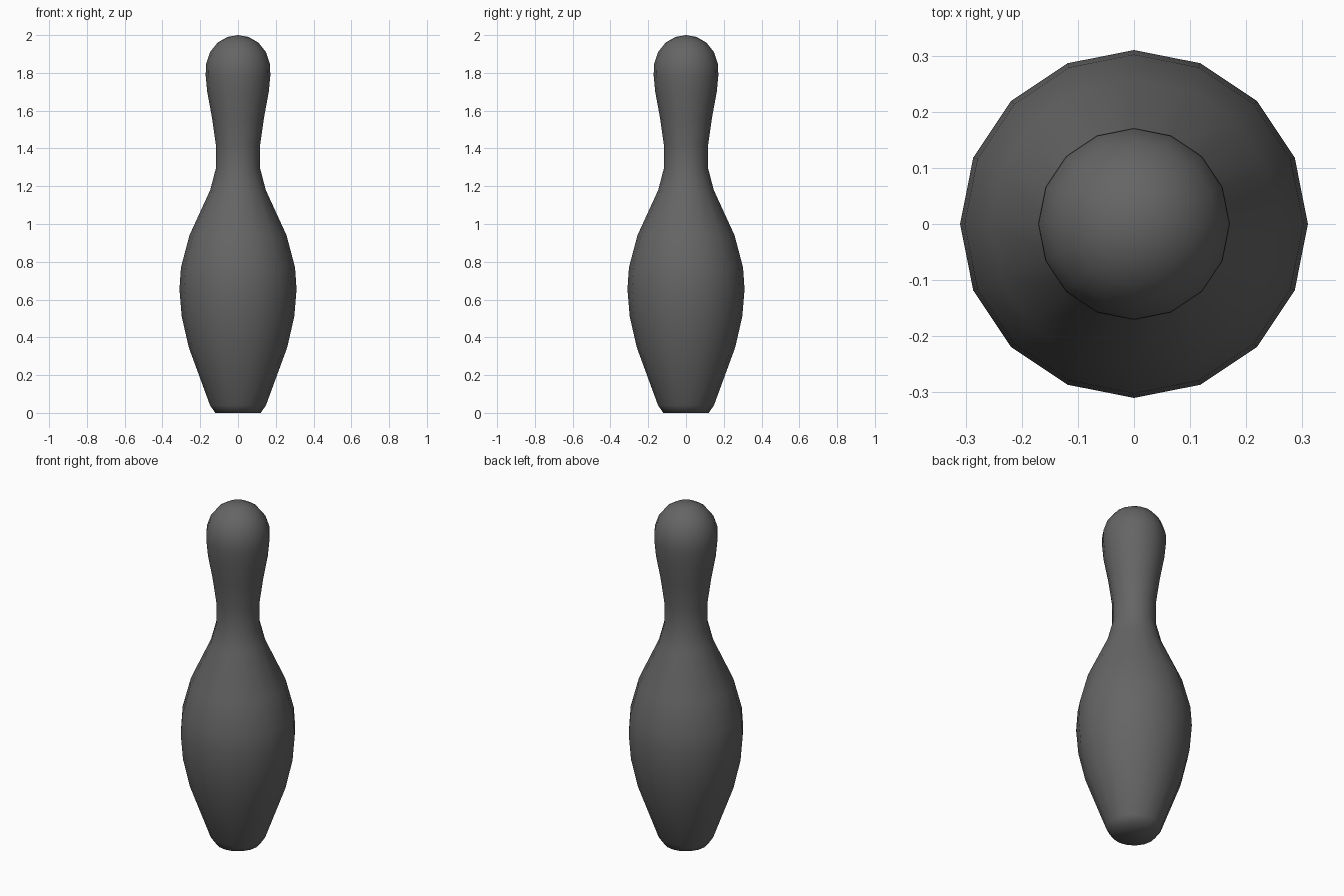
import bpy, bmesh, math

if "Cube" in bpy.data.objects:
    bpy.data.objects.remove(bpy.data.objects["Cube"])

# Half profile of the pin: (radius, height)
profile = [(0.12, 0), (0.148, 0.04), (0.26, 0.345), (0.298, 0.51), (0.31, 0.655),
           (0.302, 0.77), (0.257, 0.94), (0.147, 1.18), (0.117, 1.295),
           (0.117, 1.417), (0.138, 1.565), (0.163, 1.70), (0.171, 1.785), (0.17, 1.845),
           (0.148, 1.91), (0.108, 1.96), (0.057, 1.99)]
SIDES = 16

bm = bmesh.new()
rings = []
for r, z in profile:
    rings.append([bm.verts.new((r * math.cos(2 * math.pi * i / SIDES),
                                r * math.sin(2 * math.pi * i / SIDES), z))
                  for i in range(SIDES)])

# Walls
for low, high in zip(rings, rings[1:]):
    for i in range(SIDES):
        j = (i + 1) % SIDES
        bm.faces.new((low[i], low[j], high[j], high[i]))

# Flat base and rounded crown
bm.faces.new(rings[0][::-1])
tip = bm.verts.new((0, 0, 2))
for i in range(SIDES):
    bm.faces.new((rings[-1][i], rings[-1][(i + 1) % SIDES], tip))

for f in bm.faces:
    f.smooth = True
mesh = bpy.data.meshes.new("bowling_pin")
bm.to_mesh(mesh)
bm.free()

# Single dark grey colour
grey = bpy.data.materials.new("dark_grey")
grey.diffuse_color = (0.13, 0.13, 0.13, 1)
grey.use_nodes = True
grey.node_tree.nodes["Principled BSDF"].inputs["Base Color"].default_value = grey.diffuse_color
mesh.materials.append(grey)
pin = bpy.data.objects.new("bowling_pin", mesh)
bpy.context.collection.objects.link(pin)
